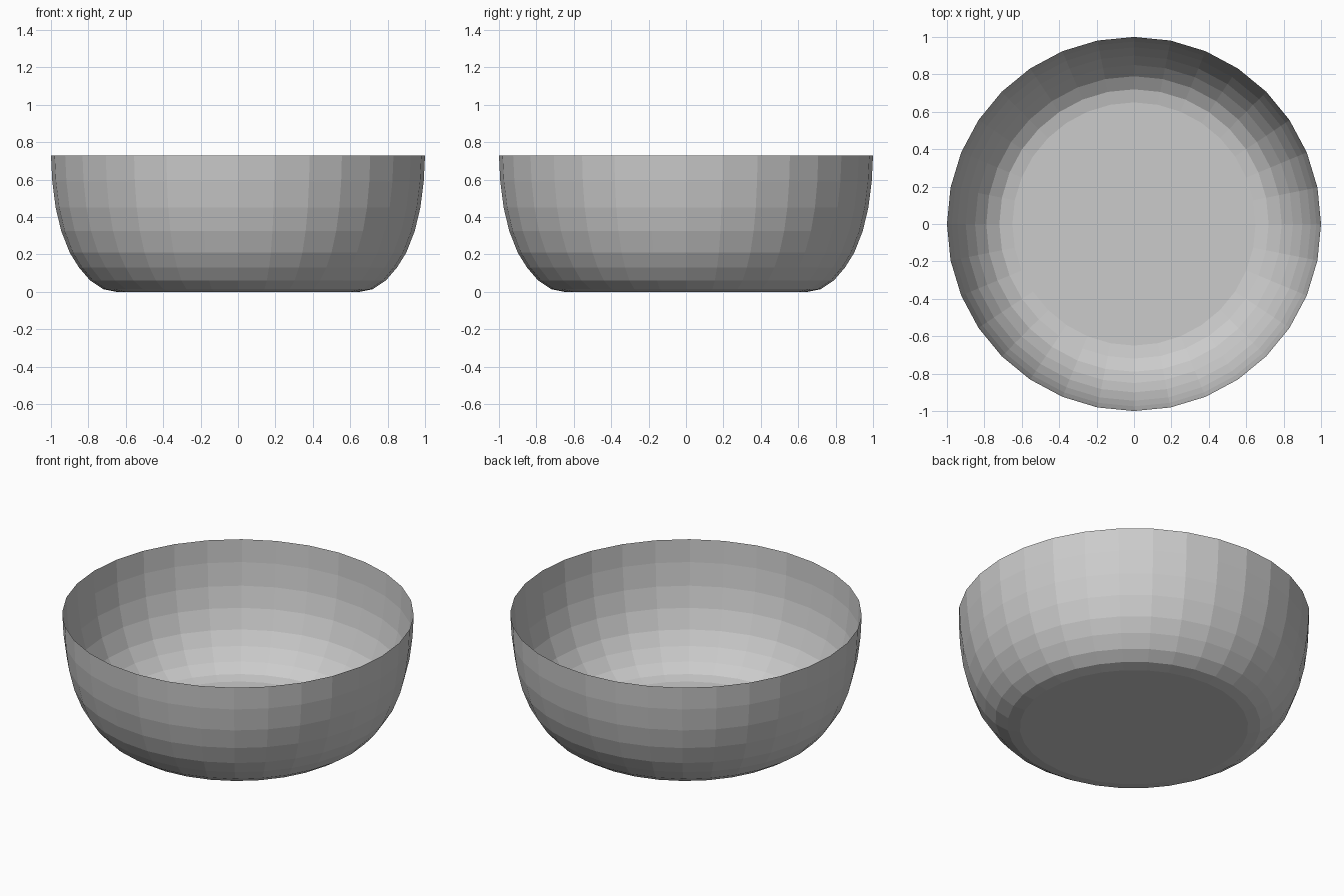
import bpy, bmesh
from math import cos, sin, pi

if "Cube" in bpy.data.objects:
    bpy.data.objects.remove(bpy.data.objects["Cube"])

SIDES = 32
# Bowl wall profile: (radius, height) from base to rim
PROFILE = [(0.65, 0.0), (0.72, 0.014), (0.79, 0.06), (0.85, 0.13), (0.90, 0.21),
           (0.945, 0.325), (0.975, 0.45), (0.993, 0.59), (1.0, 0.73)]

bm = bmesh.new()
rings = [[bm.verts.new((r * cos(2 * pi * i / SIDES), r * sin(2 * pi * i / SIDES), z))
          for i in range(SIDES)] for r, z in PROFILE]

# Flat round base
bm.faces.new(rings[0][::-1])

# Thin curved wall, open at the rim
for low, high in zip(rings, rings[1:]):
    for i in range(SIDES):
        j = (i + 1) % SIDES
        bm.faces.new((low[i], low[j], high[j], high[i]))

mesh = bpy.data.meshes.new("bowl")
bm.to_mesh(mesh)
bm.free()
bowl = bpy.data.objects.new("bowl", mesh)
bpy.context.collection.objects.link(bowl)
